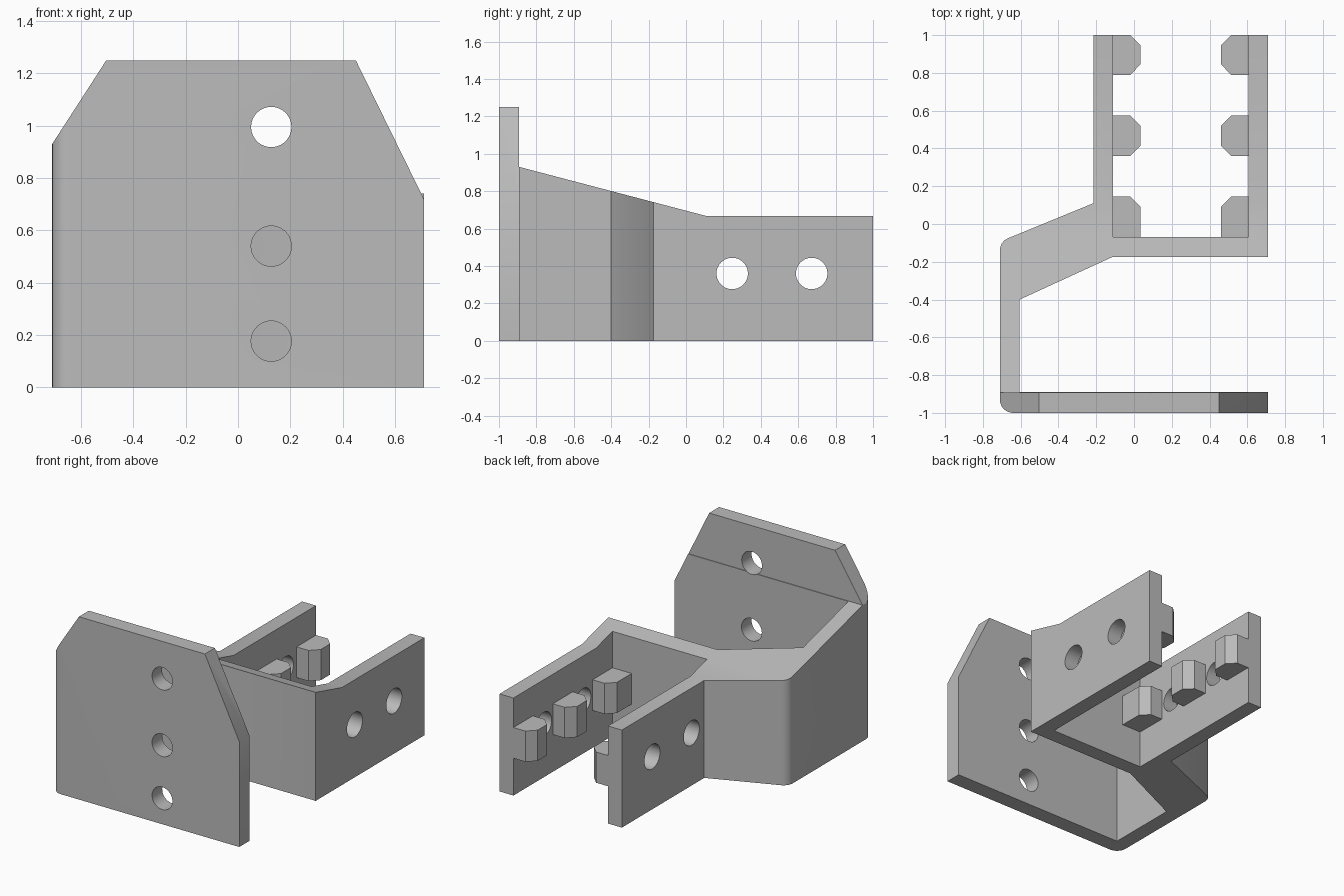
import bpy, bmesh, math
from mathutils import Vector

if "Cube" in bpy.data.objects:
    bpy.data.objects.remove(bpy.data.objects["Cube"])

grey = bpy.data.materials.new("plain grey")
grey.diffuse_color = (0.5, 0.5, 0.5, 1)
grey.use_nodes = True
grey.node_tree.nodes["Principled BSDF"].inputs["Base Color"].default_value = grey.diffuse_color


def prism(name, outline, axis, lo, hi):
    """Extrude a 2D outline along an axis between lo and hi."""
    place = {'X': lambda a, b, t: (t, a, b),
             'Y': lambda a, b, t: (a, t, b),
             'Z': lambda a, b, t: (a, b, t)}[axis]
    bm = bmesh.new()
    face = bm.faces.new([bm.verts.new(place(a, b, lo)) for a, b in outline])
    ext = bmesh.ops.extrude_face_region(bm, geom=[face])
    shift = Vector(place(0, 0, hi - lo))
    for v in ext['geom']:
        if isinstance(v, bmesh.types.BMVert):
            v.co += shift
    bmesh.ops.recalc_face_normals(bm, faces=bm.faces[:])
    mesh = bpy.data.meshes.new(name)
    bm.to_mesh(mesh)
    bm.free()
    mesh.materials.append(grey)
    obj = bpy.data.objects.new(name, mesh)
    bpy.context.collection.objects.link(obj)
    return obj


def arc(cx, cy, r, start, end, n=8):
    return [(cx + r * math.cos(math.radians(start + (end - start) * i / n)),
             cy + r * math.sin(math.radians(start + (end - start) * i / n)))
            for i in range(n + 1)]


def circle(cx, cy, r):
    return arc(cx, cy, r, 0, 360, 40)[:-1]


def cut(obj, cutter):
    mod = obj.modifiers.new("cut", 'BOOLEAN')
    mod.operation = 'DIFFERENCE'
    mod.solver = 'EXACT'
    mod.object = cutter
    bpy.context.view_layer.objects.active = obj
    bpy.ops.object.modifier_apply(modifier=mod.name)
    bpy.data.objects.remove(cutter, do_unlink=True)


# Bracket: one bent strip, seen in plan
plan = [(0.71, -0.89), (0.71, -1)]
plan += arc(-0.64, -0.93, 0.07, 270, 180)
plan += arc(-0.64, -0.14, 0.07, 180, 113)
plan += [(-0.215, 0.11), (-0.215, 1), (-0.11, 1), (-0.11, -0.07),
         (0.605, -0.07), (0.605, 1), (0.71, 1), (0.71, -0.175),
         (-0.115, -0.175), (-0.605, -0.4), (-0.605, -0.89)]
bracket = prism("bracket", plan, 'Z', 0, 1.25)

# Sloping top behind the front plate
cut(bracket, prism("slope_cutter", [(-0.893, 1.4), (-0.893, 0.93), (0.11, 0.667),
                                    (1.1, 0.667), (1.1, 1.4)], 'X', -1, 1))
# Clipped plate corners
cut(bracket, prism("left_corner_cutter", [(-0.776, 0.83), (-0.71, 0.93), (-0.503, 1.25),
                                          (-0.438, 1.35), (-0.776, 1.35)], 'Y', -1.1, -0.88))
cut(bracket, prism("right_corner_cutter", [(0.76, 0.618), (0.45, 1.25), (0.401, 1.35),
                                           (0.76, 1.35)], 'Y', -1.1, -0.8))
# Plate holes
for z in (0.177, 0.54, 0.995):
    cut(bracket, prism("plate_hole", circle(0.127, z, 0.077), 'Y', -1.1, -0.8))
# Arm holes
for y in (0.247, 0.672):
    cut(bracket, prism("arm_hole", circle(y, 0.36, 0.084), 'X', -0.4, 0.9))

# Gripping teeth on the inside of both arms
MID = 0.2475
for side in (-1, 1):
    for i, y in enumerate((-0.07, 0.36, 0.79)):
        c = 0.055
        top = y + (0.215 if i < 2 else 0.21)
        low = [(0.2125, y), (0.2125, top)] if i == 0 else [(0.2675, y), (0.2125, y + c),
                                                        (0.2125, top - c)]
        if i == 0:
            low[1] = (0.2125, top - c)
        pts = [(0.3585, y)] + low + [(0.2675, top), (0.3585, top)]
        prism("tooth", [(MID + side * d, v) for d, v in pts], 'Z', 0.255, 0.465)

# Smooth round surfaces, sharp edges elsewhere
for obj in bpy.context.scene.objects:
    bpy.ops.object.select_all(action='DESELECT')
    obj.select_set(True)
    bpy.context.view_layer.objects.active = obj
    bpy.ops.object.shade_smooth_by_angle(angle=math.radians(30))
